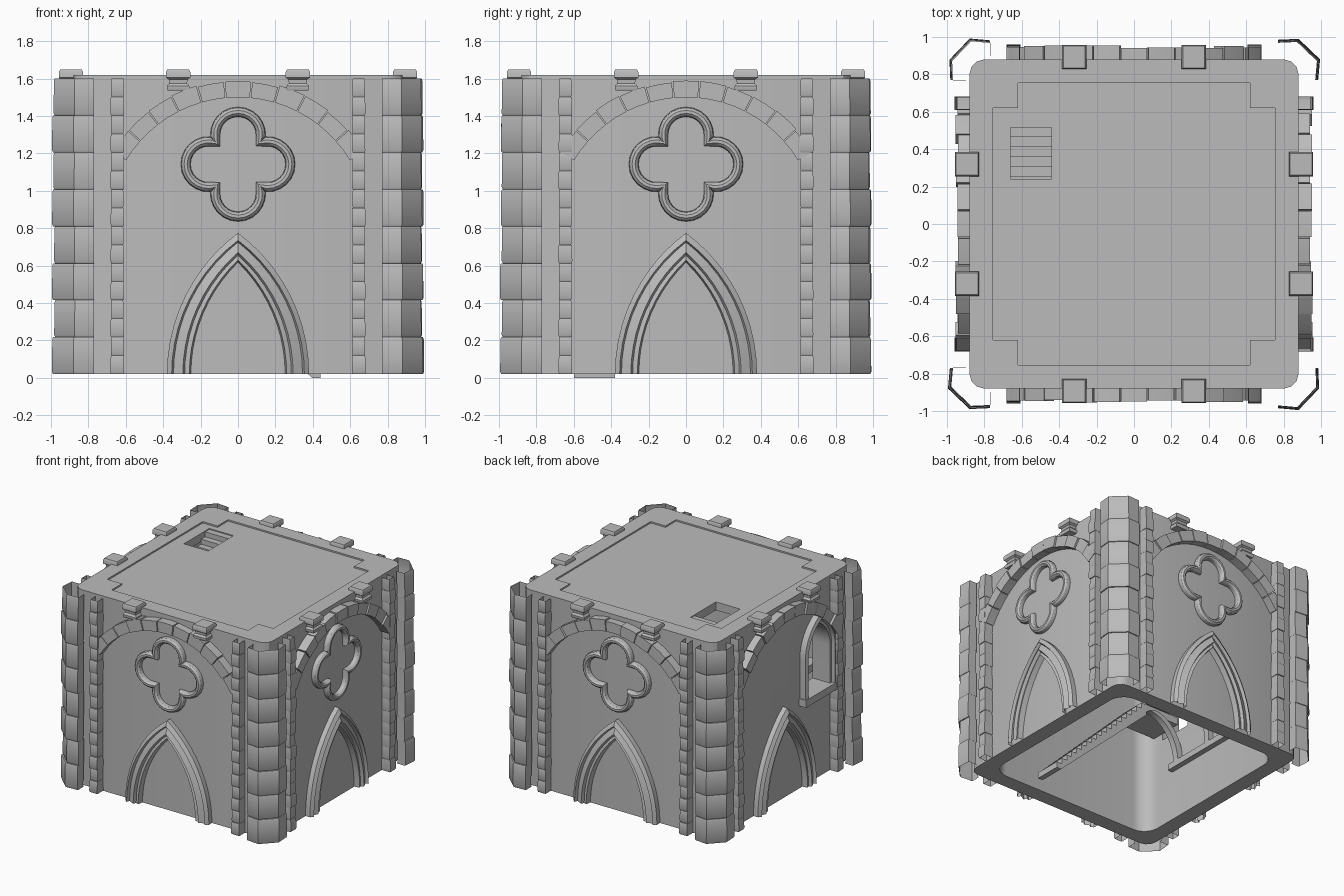
import bpy, bmesh, math, random
from mathutils import Matrix, Vector

random.seed(4)
if bpy.data.objects.get("Cube"):
    bpy.data.objects.remove(bpy.data.objects["Cube"], do_unlink=True)

stone = bpy.data.materials.new("grey stone")
GREY = (0.5, 0.5, 0.5, 1)
stone.diffuse_color = GREY
stone.use_nodes = True
stone.node_tree.nodes["Principled BSDF"].inputs["Base Color"].default_value = GREY

WALL, TOP, BASE = 0.88, 1.62, 0.02


def finish(name, bm, turn=0):
    """Turn quarter steps around z and make an object."""
    bmesh.ops.recalc_face_normals(bm, faces=bm.faces[:])
    bm.transform(Matrix.Rotation(-turn * math.pi / 2, 4, 'Z'))
    me = bpy.data.meshes.new(name)
    bm.to_mesh(me)
    bm.free()
    me.materials.append(stone)
    ob = bpy.data.objects.new(name, me)
    bpy.context.collection.objects.link(ob)
    return ob


def loft(bm, rows, closed=False, caps=False):
    """Skin neighbouring rows of points."""
    vs = [[bm.verts.new(p) for p in row] for row in rows]
    n = len(rows[0])
    for a, b in zip(vs, vs[1:]):
        for i in range(n if closed else n - 1):
            j = (i + 1) % n
            bm.faces.new((a[i], a[j], b[j], b[i]))
    if caps:
        bm.faces.new(vs[0])
        bm.faces.new(vs[-1][::-1])


def box(bm, x0, x1, y0, y1, z0, z1):
    loft(bm, [[(x0, y0, z), (x1, y0, z), (x1, y1, z), (x0, y1, z)] for z in (z0, z1)], True, True)


def prism(name, outline, z0, z1):
    bm = bmesh.new()
    loft(bm, [[(x, y, z) for x, y in outline] for z in (z0, z1)], True, True)
    return finish(name, bm)


def rounded_square(half, r, seg):
    pts = []
    for q in range(4):
        cx, cy = ((1, 1), (-1, 1), (-1, -1), (1, -1))[q]
        for s in range(seg + 1):
            a = (q + s / seg) * math.pi / 2
            pts.append((cx * (half - r) + r * math.cos(a), cy * (half - r) + r * math.sin(a)))
    return pts


def pointed(w, apex, spring=BASE, base=None, seg=10):
    """Pointed arch outline in x, z from left foot to right foot."""
    h = apex - spring
    c = (h * h - w * w) / (2 * w)
    R, end = w + c, math.atan2(h, c)
    right = [(R * math.cos(end * i / seg) - c, spring + R * math.sin(end * i / seg)) for i in range(seg + 1)]
    if base is not None:
        right.insert(0, (w, base))
    return [(-x, z) for x, z in right] + right[-2::-1]


def cut(ob, cutter):
    m = ob.modifiers.new("cut", 'BOOLEAN')
    m.operation, m.object = 'DIFFERENCE', cutter
    bpy.context.view_layer.objects.active = ob
    bpy.ops.object.modifier_apply(modifier=m.name)
    bpy.data.objects.remove(cutter, do_unlink=True)


# Hollow body with sunken roof panel, stair hatch and window opening
body = prism("tower_body", rounded_square(WALL, 0.08, 3), BASE, TOP)
cut(body, prism("room_cutter", rounded_square(0.755, 0.13, 8), -0.5, 1.54))
notch = []
for sx, sy in ((1, 1), (-1, 1), (-1, -1), (1, -1)):
    corner = [(sx * 0.755, sy * 0.62), (sx * 0.62, sy * 0.62), (sx * 0.62, sy * 0.755)]
    notch += corner if sx * sy > 0 else corner[::-1]
cut(body, prism("panel_cutter", notch, TOP - 0.012, TOP + 0.2))
cut(body, prism("hatch_cutter", [(-0.66, 0.24), (-0.44, 0.24), (-0.44, 0.57), (-0.66, 0.57)], 1.4, 1.8))
WIN_X = 0.42
bm = bmesh.new()
hole = pointed(0.145, 1.31, 1.07, 0.76)
loft(bm, [[(x + WIN_X, y, z) for x, z in hole] for y in (-1.1, -0.6)], True, True)
cut(body, finish("window_cutter", bm, 1))


def moulding(name, section, turn, shift=0, **kw):
    """Sweep (half width, apex, projection) steps along a pointed arch."""
    bm = bmesh.new()
    loft(bm, [[(x + shift, -WALL - out, z) for x, z in pointed(w, a, **kw)] for w, a, out in section])
    return finish(name, bm, turn)


DOOR = [(0.38, 0.775, -0.01), (0.38, 0.775, 0.04), (0.355, 0.735, 0.06), (0.345, 0.725, 0.035),
        (0.295, 0.67, 0.06), (0.285, 0.655, 0.035), (0.26, 0.63, 0.045), (0.25, 0.615, -0.01)]
WINDOW = [(0.2, 1.385, -0.01), (0.2, 1.385, 0.05), (0.175, 1.35, 0.06), (0.165, 1.335, 0.035),
          (0.145, 1.31, 0.035), (0.145, 1.31, -0.03)]


def voussoirs(turn):
    """Big round arch of separate blocks."""
    bm = bmesh.new()
    n, half = 11, math.radians(59)
    for i in range(n):
        a0 = -half + 2 * half * i / n + 0.004
        a1 = -half + 2 * half * (i + 1) / n - 0.004
        out = 0.06 + random.uniform(0, 0.015)
        r0, r1 = 0.7, 0.79 + random.uniform(-0.008, 0.006)
        loft(bm, [[(r * math.sin(a), y, 0.8 + r * math.cos(a)) for r, y in
                   ((r0, -0.86), (r0, -WALL - out), (r1, -WALL - out), (r1, -0.86))]
                  for a in (a0, (a0 + a1) / 2, a1)], True, True)
    finish("round_arch", bm, turn)


def stacked(bm, outline, centre, courses, wobble, closed=False):
    """Hollow stack of stone courses with grooves at the joints."""
    rows, h = [], (1.6 - BASE) / courses
    cx, cy = centre
    for i in range(courses):
        k = 1 + random.uniform(-wobble, 0) - (wobble if i % 2 else 0)
        z0, z1 = BASE + i * h, BASE + (i + 1) * h
        for z, f in ((z0, k - wobble), (z0 + 0.012, k), (z1 - 0.012, k - wobble * 0.3), (z1, k - wobble)):
            rows.append([(cx + (x - cx) * f, cy + (y - cy) * f, z) for x, y in outline])
    loft(bm, rows, closed)


def quatrefoil(turn):
    d, r, a0 = 0.158, 0.122, math.radians(-20.5)
    pts = []
    for q in range(4):
        for s in range(14):
            a = a0 + (math.pi - 2 * a0) * s / 14
            x, z = r * math.cos(a), d + r * math.sin(a)
            for _ in range(q):
                x, z = -z, x
            pts.append(Vector((x, -WALL - 0.012, 1.142 + z)))
    bm = bmesh.new()
    rows = []
    for i, p in enumerate(pts):
        t = (pts[(i + 1) % len(pts)] - pts[i - 1]).normalized()
        side = t.cross(Vector((0, 1, 0)))
        rows.append([p + 0.026 * (side * math.cos(b) + Vector((0, 1.3, 0)) * math.sin(b))
                     for b in [j * math.pi / 5 for j in range(10)]])
    loft(bm, rows + rows[:1], True)
    bmesh.ops.remove_doubles(bm, verts=bm.verts[:], dist=0.0001)
    finish("quatrefoil_ring", bm, turn)


# Spool-shaped corbel: (half size, height)
SPOOL = [(0.055, 1.535), (0.06, 1.545), (0.06, 1.56), (0.048, 1.575), (0.05, 1.595),
         (0.065, 1.605), (0.065, 1.635), (0.058, 1.648)]
QUOIN = [(0.77, 0.91), (0.77, 0.985), (0.88, 0.99), (0.995, 0.88), (0.985, 0.77), (0.91, 0.77)]

# Repeat the facade on all four sides
for turn in range(4):
    moulding("door_moulding", DOOR, turn)
    voussoirs(turn)
    if turn != 1:
        quatrefoil(turn)
    for s in (-1, 1):
        bm = bmesh.new()
        loft(bm, [[(s * 0.32 + u * h, -0.893 + v * h, z) for u, v in ((-1, -1), (1, -1), (1, 1), (-1, 1))]
                  for h, z in SPOOL], True, True)
        finish("corbel", bm, turn)
        bm = bmesh.new()
        x = s * 0.645
        stacked(bm, [(x - 0.037, -0.87), (x - 0.037, -0.96), (x + 0.037, -0.96), (x + 0.037, -0.87)],
                (x, -0.87), 16, 0.06, True)
        finish("slim_column", bm, turn)
    bm = bmesh.new()
    stacked(bm, QUOIN, (0.75, 0.75), 8, 0.025)
    finish("corner_quoin", bm, turn)

# Window frame and sill
moulding("window_moulding", WINDOW, 1, WIN_X, spring=1.07, base=0.74)
bm = bmesh.new()
box(bm, WIN_X - 0.21, WIN_X + 0.21, -0.945, -0.84, 0.7, 0.76)
finish("window_sill", bm, 1)


def flight(name, start, end, z0, z1, place, n=18):
    """Saw-tooth stair with a sloping underside."""
    prof = []
    for i in range(n):
        a, b = (start + (end - start) * k / n for k in (i, i + 1))
        z = z0 + (z1 - z0) * (i + 1) / n
        prof += [(a, z), (b, z)]
    prof += [(end, z1 - 0.09), (start + (end - start) * 0.05, z0), (start, z0)]
    bm = bmesh.new()
    loft(bm, [[place(a, w, z) for a, z in prof] for w in (0, 0.22)], True, True)
    finish(name, bm)


# Inner stairs, landing and their supports
flight("lower_stair", 0.44, -0.44, 0, 0.87, lambda a, w, z: (a, -0.6 + w, z))
flight("upper_stair", -0.38, 0.57, 0.87, 1.6, lambda a, w, z: (-0.66 + w, a, z))
bm = bmesh.new()
box(bm, -0.75, -0.44, -0.66, -0.38, 0.81, 0.87)
finish("landing", bm)
bm = bmesh.new()
box(bm, -0.77, -0.71, -0.45, 0.42, 0.43, 0.48)
finish("wall_rail", bm)
for y, top in ((-0.36, 0.82), (0.0, 1.08), (0.36, 1.36)):
    bm = bmesh.new()
    rows = []
    for i in range(9):
        a = math.pi / 2 * i / 8
        x, z = -0.74 + 0.28 * (1 - math.cos(a)), 0.46 + (top - 0.46) * math.sin(a)
        rows.append([(x - 0.025, y - 0.025, z), (x + 0.025, y - 0.025, z - 0.02),
                     (x + 0.025, y + 0.025, z - 0.02), (x - 0.025, y + 0.025, z)])
    loft(bm, rows, True, True)
    finish("curved_bracket", bm)

# Smooth curves, keep edges crisp
for ob in bpy.context.collection.objects:
    ob.select_set(ob.type == 'MESH')
bpy.context.view_layer.objects.active = body
bpy.ops.object.shade_smooth_by_angle(angle=math.radians(30))
